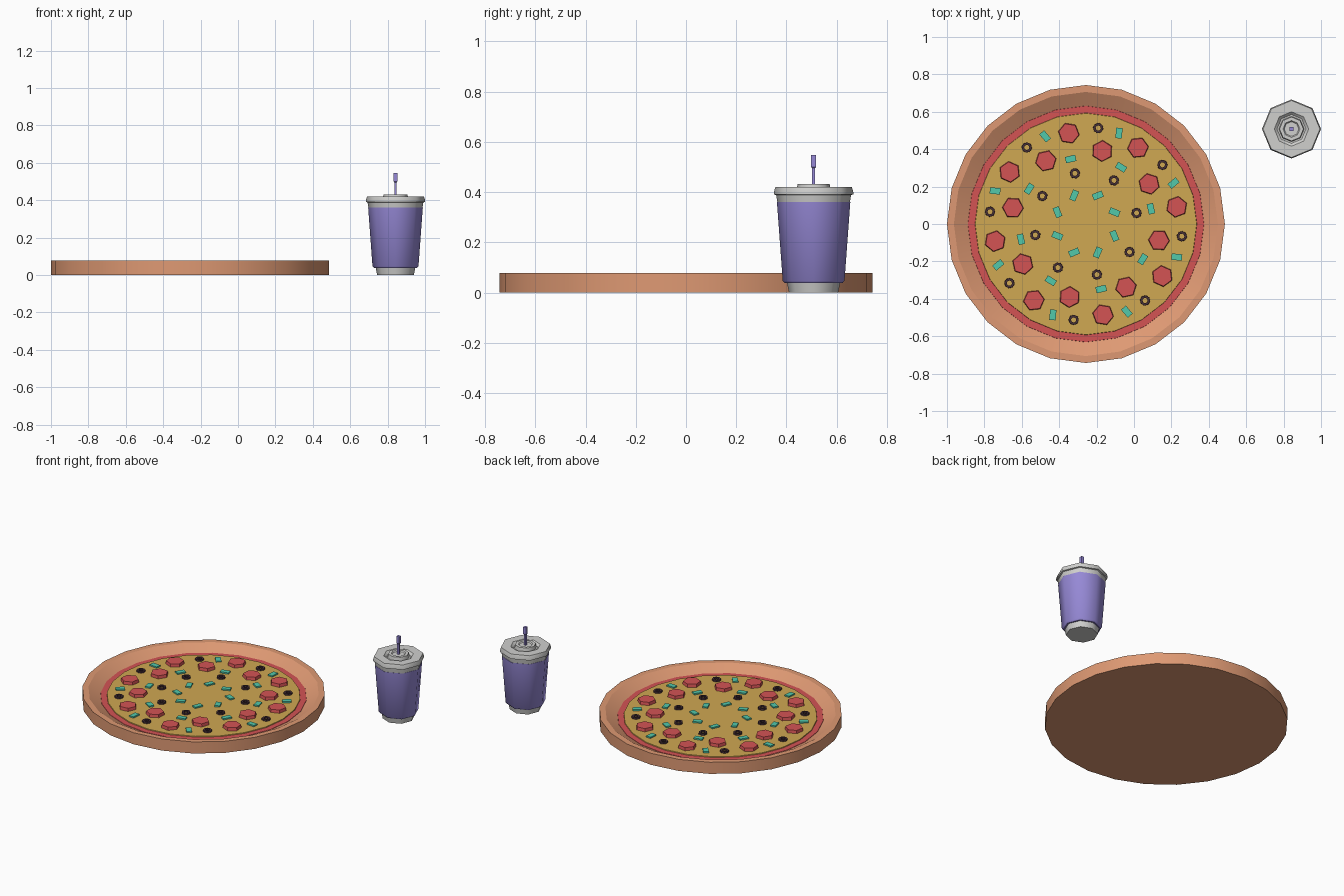
import bpy, bmesh, math
from mathutils import Matrix, Vector

if "Cube" in bpy.data.objects:
    bpy.data.objects.remove(bpy.data.objects["Cube"])


def mat(name, r, g, b):
    m = bpy.data.materials.new(name)
    lin = [((c / 255 + 0.055) / 1.055) ** 2.4 for c in (r, g, b)]
    m.diffuse_color = (*lin, 1)
    m.use_nodes = True
    m.node_tree.nodes["Principled BSDF"].inputs["Base Color"].default_value = m.diffuse_color
    return m


CRUST = mat("crust_tan", 222, 153, 115)
RED = mat("sauce_red", 212, 83, 84)
CHEESE = mat("cheese_yellow", 208, 168, 82)
OLIVE = mat("olive_dark", 70, 47, 55)
GREEN = mat("pepper_teal", 82, 200, 170)
PURPLE = mat("cup_purple", 150, 137, 214)
GREY = mat("lid_grey", 208, 208, 206)

PIZZA = Vector((-0.257, 0, 0))
CUP = Vector((0.842, 0.508, 0))


def finish(name, bm, material, loc, smooth=None):
    bmesh.ops.recalc_face_normals(bm, faces=bm.faces)
    me = bpy.data.meshes.new(name)
    bm.to_mesh(me)
    bm.free()
    me.materials.append(material)
    if smooth:
        me.shade_smooth()
        me.set_sharp_from_angle(angle=math.radians(smooth))
    ob = bpy.data.objects.new(name, me)
    ob.location = loc
    bpy.context.collection.objects.link(ob)
    return ob


def add_lathe(bm, profile, sides, m=Matrix(), closed=False):
    """Spin (radius, z) points; cap both ends, or join them into a ring."""
    rings = []
    for r, z in profile:
        rings.append([bm.verts.new(m @ Vector((
            r * math.cos(math.tau * i / sides),
            r * math.sin(math.tau * i / sides), z))) for i in range(sides)])
    pairs = list(zip(rings, rings[1:]))
    if closed:
        pairs.append((rings[-1], rings[0]))
    for a, b in pairs:
        for i in range(sides):
            j = (i + 1) % sides
            bm.faces.new((a[i], a[j], b[j], b[i]))
    if not closed:
        bm.faces.new(rings[0][::-1])
        bm.faces.new(rings[-1])


def lathe(name, profile, sides, material, loc, smooth=None):
    bm = bmesh.new()
    add_lathe(bm, profile, sides)
    return finish(name, bm, material, loc, smooth)


def around(radius, start, spin, z):
    """Eight placements, one per slice."""
    for k in range(8):
        a = math.radians(start + 45 * k)
        yield (Matrix.Translation((radius * math.cos(a), radius * math.sin(a), z))
               @ Matrix.Rotation(a + math.radians(spin), 4, 'Z'))


# Pizza base: raised crust, sauce ring showing around the cheese
lathe("crust", [(0.743, 0), (0.743, 0.078), (0.706, 0.078), (0.63, 0.038)],
      24, CRUST, PIZZA, 25)
lathe("sauce", [(0.633, 0.036), (0.631, 0.041)], 24, RED, PIZZA)
lathe("cheese", [(0.594, 0.039), (0.592, 0.046)], 24, CHEESE, PIZZA)

# Pepperoni: two staggered rings of hexagonal slices
bm = bmesh.new()
for radius, start in ((0.494, 10.7), (0.40, 32.4)):
    for m in around(radius, start, 10, 0.044):
        add_lathe(bm, [(0.058, 0), (0.054, 0.022)], 6, m)
finish("pepperoni", bm, RED, PIZZA)

# Olive rings
bm = bmesh.new()
for radius, start in ((0.517, 37.7), (0.277, 12.3)):
    for m in around(radius, start, 0, 0.044):
        add_lathe(bm, [(0.028, 0), (0.027, 0.013), (0.014, 0.013), (0.014, 0)],
                  8, m, closed=True)
finish("olives", bm, OLIVE, PIZZA)

# Chopped pepper pieces
bm = bmesh.new()
for radius, start, spin in ((0.517, 25, 15), (0.357, 13.2, 90), (0.165, 22.4, -45)):
    for m in around(radius, start, spin, 0.049):
        bmesh.ops.create_cube(bm, size=1, matrix=m @ Matrix.Diagonal((0.056, 0.034, 0.012, 1)))
finish("pepper_pieces", bm, GREEN, PIZZA)

# Drink cup
lathe("cup_base", [(0.098, 0), (0.107, 0.045)], 8, GREY, CUP, 50)
lathe("cup_body", [(0.115, 0.038), (0.123, 0.047), (0.146, 0.36)], 8, PURPLE, CUP, 50)
lathe("cup_lid", [(0.144, 0.357), (0.149, 0.388), (0.158, 0.391), (0.158, 0.4),
                  (0.152, 0.421), (0.092, 0.421), (0.077, 0.406), (0.068, 0.406),
                  (0.064, 0.432), (0.045, 0.432), (0.039, 0.425)],
      8, GREY, CUP, 46)
straw = lathe("straw", [(0.009, 0.41), (0.009, 0.495), (0.014, 0.5), (0.014, 0.547)],
              4, PURPLE, CUP)
straw.rotation_euler.z = math.radians(45)
